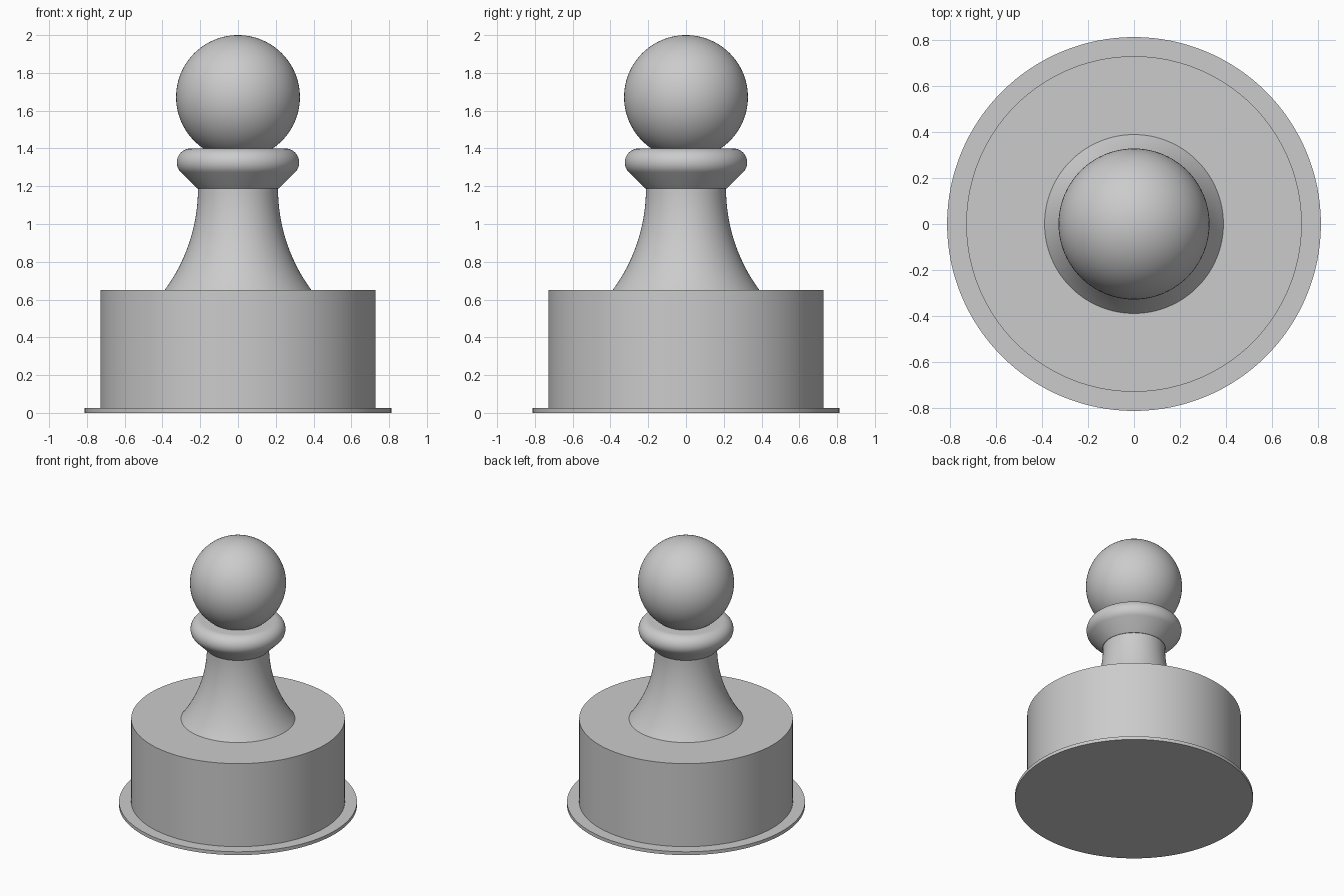
import bpy, bmesh, math

if "Cube" in bpy.data.objects:
    bpy.data.objects.remove(bpy.data.objects["Cube"])

grey = bpy.data.materials.new("plain grey")
grey.diffuse_color = (0.6, 0.6, 0.6, 1)
grey.use_nodes = True
grey.node_tree.nodes["Principled BSDF"].inputs["Base Color"].default_value = grey.diffuse_color


def finish(obj):
    obj.data.materials.append(grey)
    bpy.ops.object.select_all(action='DESELECT')
    obj.select_set(True)
    bpy.context.view_layer.objects.active = obj
    bpy.ops.object.shade_smooth_by_angle(angle=math.radians(30))


def lathe(name, profile, steps=128):
    """Spin an (r, z) profile around z; both ends are closed by flat discs."""
    bm = bmesh.new()
    rings = [[bm.verts.new((r * math.cos(2 * math.pi * i / steps),
                            r * math.sin(2 * math.pi * i / steps), z))
              for i in range(steps)] for r, z in profile]
    for lo, hi in zip(rings, rings[1:]):
        for i in range(steps):
            j = (i + 1) % steps
            bm.faces.new((lo[i], lo[j], hi[j], hi[i]))
    bm.faces.new(rings[0][::-1])
    bm.faces.new(rings[-1])
    mesh = bpy.data.meshes.new(name)
    bm.to_mesh(mesh)
    bm.free()
    obj = bpy.data.objects.new(name, mesh)
    bpy.context.collection.objects.link(obj)
    finish(obj)


# Thin foot plate and thick drum
lathe("foot_plate", [(0.812, 0), (0.812, 0.025)])
lathe("base_drum", [(0.729, 0.025), (0.729, 0.65)])

# Flared neck: concave arc, vertical where it meets the collar
R, top, r_top = 0.905, 1.187, 0.212
sweep = math.asin((top - 0.65) / R)
neck = []
for k in range(25):
    a = sweep * (1 - k / 24)
    neck.append((r_top + R * (1 - math.cos(a)), top - R * math.sin(a)))
lathe("neck", neck)

# Collar: cone below, rounded rim, flat top
collar = [(0.215, 1.187)]
for k in range(17):
    a = math.radians(-45 + 135 * k / 16)
    collar.append((0.25 + 0.074 * math.cos(a), 1.326 + 0.074 * math.sin(a)))
lathe("collar", collar)

# Ball head
bpy.ops.mesh.primitive_uv_sphere_add(segments=96, ring_count=48, radius=0.328,
                                     location=(0, 0, 1.672))
head = bpy.context.object
head.name = "head_ball"
finish(head)
